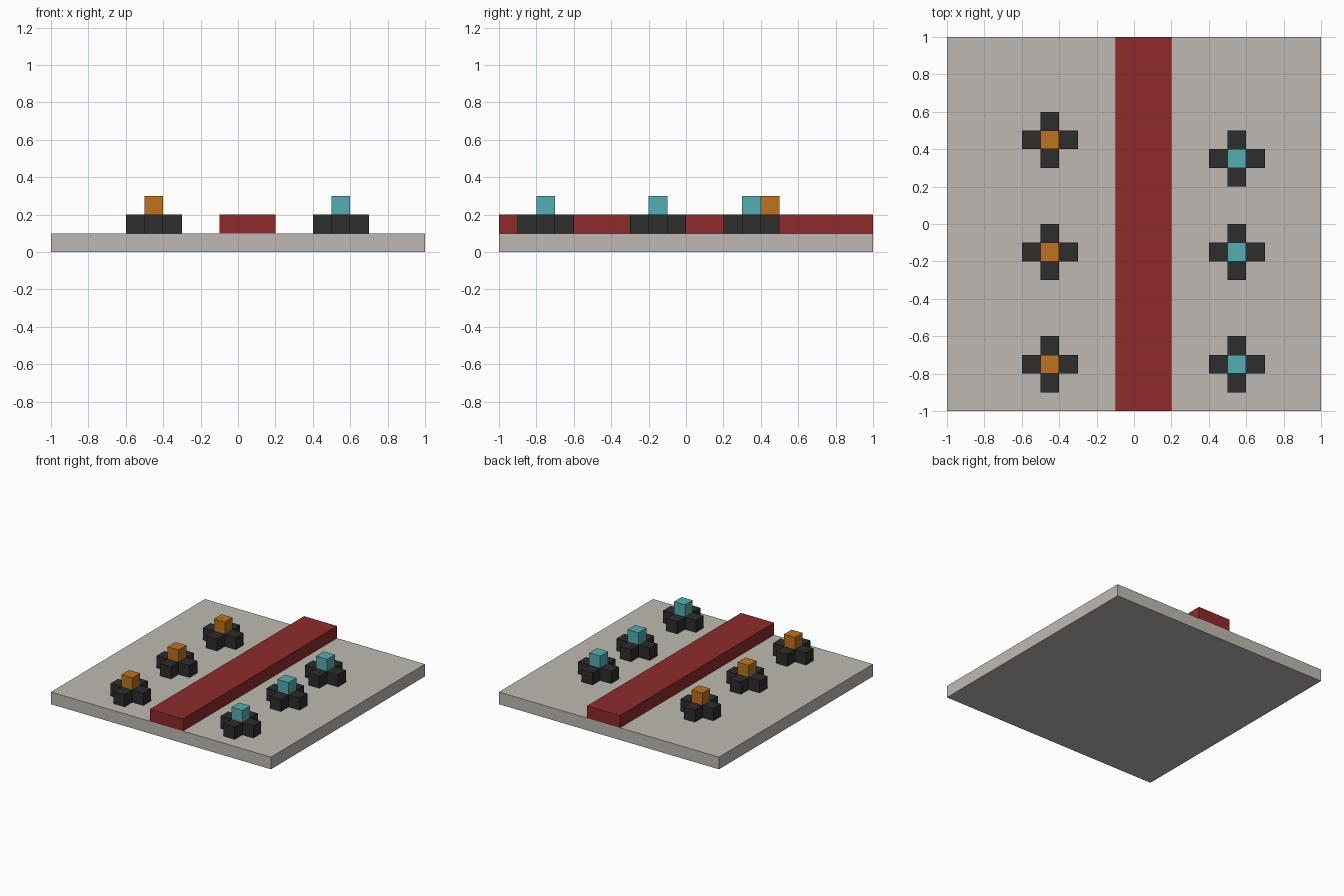
import bpy
import bmesh

cube = bpy.data.objects.get("Cube")
if cube:
    bpy.data.objects.remove(cube, do_unlink=True)

U = 0.1  # block size


def material(name, rgb):
    mat = bpy.data.materials.new(name)
    mat.use_nodes = True
    mat.diffuse_color = (*rgb, 1)
    mat.node_tree.nodes["Principled BSDF"].inputs["Base Color"].default_value = (*rgb, 1)
    return mat


stone = material("pale stone", (0.52, 0.485, 0.445))
red = material("dark red", (0.275, 0.024, 0.025))
black = material("charcoal", (0.026, 0.026, 0.026))
orange = material("orange", (0.52, 0.17, 0.014))
teal = material("teal", (0.093, 0.42, 0.45))


def prism(name, outline, height, location, mat):
    """Extrude a flat counter-clockwise outline upwards."""
    bm = bmesh.new()
    base = bm.faces.new([bm.verts.new((x, y, 0)) for x, y in outline])
    top = bmesh.ops.extrude_face_region(bm, geom=[base], use_keep_orig=True)["geom"]
    verts = [g for g in top if isinstance(g, bmesh.types.BMVert)]
    bmesh.ops.translate(bm, verts=verts, vec=(0, 0, height))
    bmesh.ops.recalc_face_normals(bm, faces=bm.faces)
    mesh = bpy.data.meshes.new(name)
    bm.to_mesh(mesh)
    bm.free()
    mesh.materials.append(mat)
    obj = bpy.data.objects.new(name, mesh)
    obj.location = location
    bpy.context.collection.objects.link(obj)


def rectangle(w, d):
    return [(-w / 2, -d / 2), (w / 2, -d / 2), (w / 2, d / 2), (-w / 2, d / 2)]


# Plus outline: one arm turned through four quarter turns
cross = []
arm = [(U / 2, -U / 2), (1.5 * U, -U / 2), (1.5 * U, U / 2)]
for _ in range(4):
    cross += arm
    arm = [(-y, x) for x, y in arm]

# Floor slab and raised strip
prism("floor_slab", rectangle(2, 2), U, (0, 0, 0), stone)
prism("raised_strip", rectangle(3 * U, 2), U, (0.05, 0, U), red)

# Two rows of cross-shaped bases with coloured blocks on top
rows = [("right", -0.45, (-0.75, -0.15, 0.45), orange),
        ("left", 0.55, (-0.75, -0.15, 0.35), teal)]
for side, x, ys, mat in rows:
    for i, y in enumerate(ys, 1):
        prism(f"{side}_cross_base_{i}", cross, U, (x, y, U), black)
        prism(f"{side}_top_block_{i}", rectangle(U, U), U, (x, y, 2 * U), mat)
